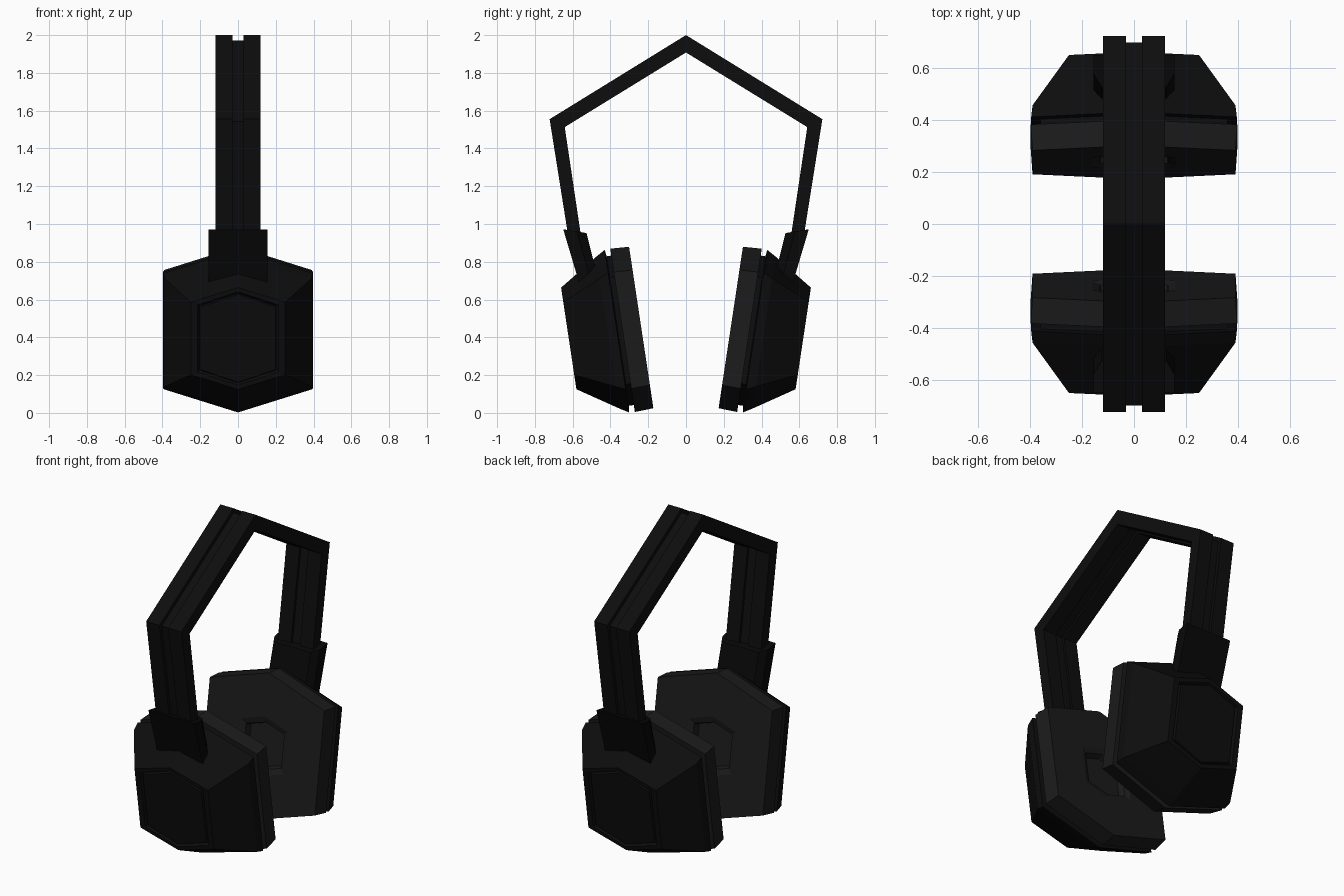
import bpy, bmesh
from mathutils import Vector

if "Cube" in bpy.data.objects:
    bpy.data.objects.remove(bpy.data.objects["Cube"])


def material(name, v):
    m = bpy.data.materials.new(name)
    m.diffuse_color = (v, v, v, 1)
    m.use_nodes = True
    m.node_tree.nodes["Principled BSDF"].inputs["Base Color"].default_value = m.diffuse_color
    return m


BLACK = material("black_plastic", 0.004)
DARK = material("bracket_black", 0.0025)
PAD = material("pad_black", 0.011)


def loft(name, rings, mat):
    """Skin a list of equal-length point loops and cap both ends."""
    bm = bmesh.new()
    loops = [[bm.verts.new(p) for p in r] for r in rings]
    for a, b in zip(loops, loops[1:]):
        for i in range(len(a)):
            j = (i + 1) % len(a)
            bm.faces.new((a[i], a[j], b[j], b[i]))
    bm.faces.new(loops[0][::-1])
    bm.faces.new(loops[-1])
    bmesh.ops.recalc_face_normals(bm, faces=bm.faces)
    me = bpy.data.meshes.new(name)
    bm.to_mesh(me)
    bm.free()
    me.materials.append(mat)
    ob = bpy.data.objects.new(name, me)
    bpy.context.collection.objects.link(ob)
    return ob


# Headband: grooved section swept along five path stations
half = [((0.61, 0.85), (0.543, 0.85)),
        ((0.722, 1.555), (0.642, 1.513))]
path = half + [((0, 2.0), (0, 1.908))]
path += [((-o[0], o[1]), (-i[0], i[1])) for o, i in reversed(half)]
section = [(-0.12, 0), (-0.03, 0), (-0.03, 0.3), (0.03, 0.3), (0.03, 0), (0.12, 0),
           (0.12, 1), (0.03, 1), (0.03, 0.8), (-0.03, 0.8), (-0.03, 1), (-0.12, 1)]


def station(outer, inner):
    o, i = Vector(outer), Vector(inner)
    return [(x, *o.lerp(i, t)) for x, t in section]


loft("headband", [station(o, i) for o, i in path], BLACK)

# Ear cups: elongated hexagon rings stacked along a tilted axis
HEX = [(0, 1), (1, 0.713), (1, -0.713), (0, -1), (-1, -0.713), (-1, 0.713)]
CY, CZ, S, C = 0.237, 0.452, 0.149, 0.989


def hex_rings(profile, side):
    return [[(x * rx, side * (CY + S * u * ru + C * n), CZ + C * u * ru - S * n)
             for x, u in HEX] for rx, ru, n in profile]


# profiles are (x radius, height radius, distance outward)
pad_profile = [(0.12, 0.13, 0.05), (0.13, 0.14, 0.012), (0.16, 0.175, 0.0),
               (0.39, 0.432, 0.0), (0.397, 0.437, 0.1), (0.35, 0.39, 0.1)]
shell_profile = [(0.36, 0.40, 0.085), (0.36, 0.40, 0.125), (0.395, 0.435, 0.13),
                 (0.39, 0.407, 0.178), (0.25, 0.272, 0.388), (0.215, 0.25, 0.388),
                 (0.205, 0.24, 0.37), (0.198, 0.235, 0.385)]

for side, label in ((-1, "front"), (1, "back")):
    loft(label + "_ear_pad", hex_rings(pad_profile, side), PAD)
    loft(label + "_cup_shell", hex_rings(shell_profile, side), BLACK)

    # Slider bracket joining headband and cup, narrower toward the inside
    def bracket_ring(outer, inner):
        o, i = Vector(outer), Vector(inner)
        m = o.lerp(i, 0.6)
        pts = [(-0.155, o), (0.155, o), (0.155, m), (0.125, i), (-0.125, i), (-0.155, m)]
        return [(x, side * p[0], p[1]) for x, p in pts]

    loft(label + "_slider_bracket",
         [bracket_ring((0.65, 0.972), (0.527, 0.952)),
          bracket_ring((0.56, 0.67), (0.453, 0.66))], DARK)
